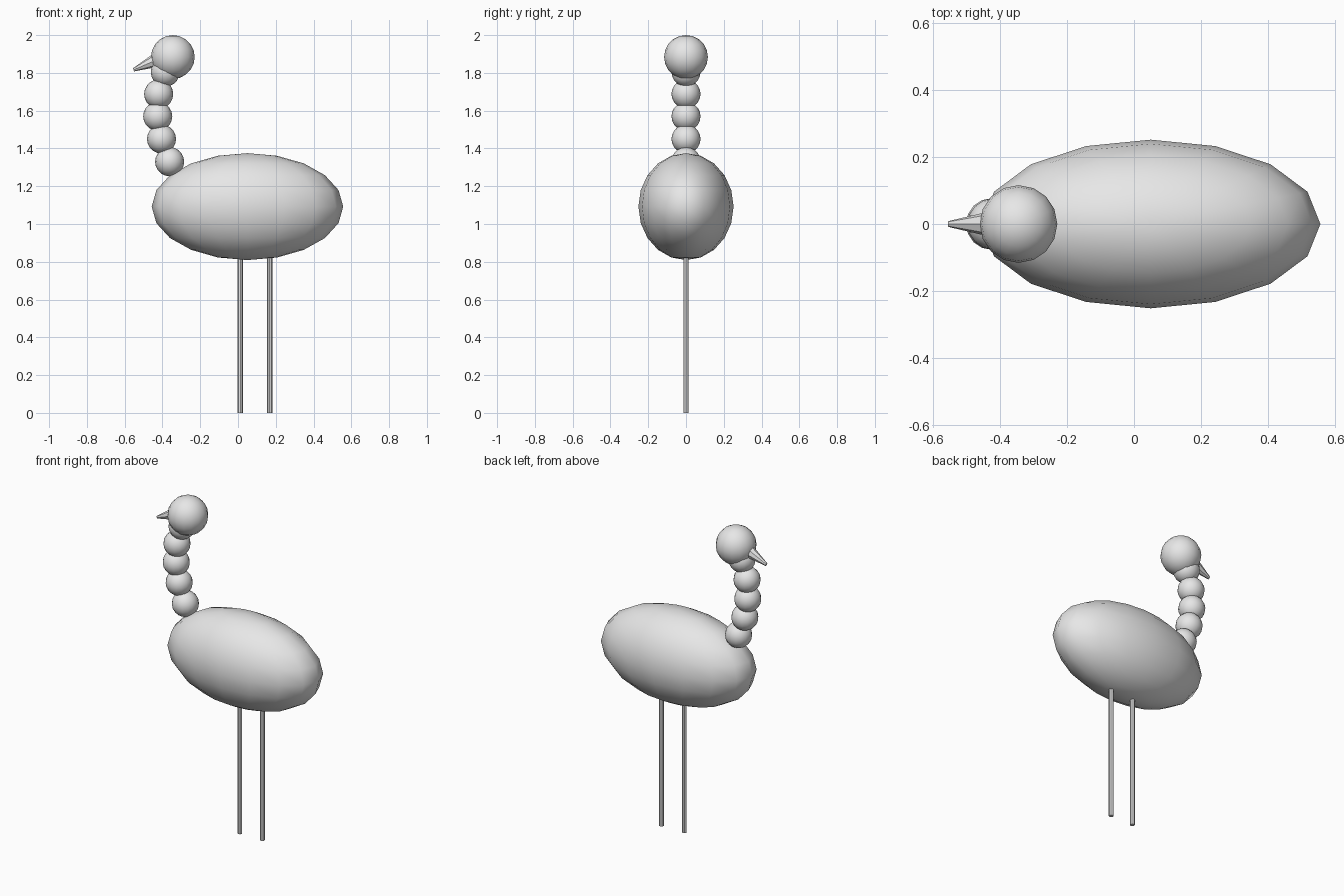
import bpy
import math
from mathutils import Vector

cube = bpy.data.objects.get("Cube")
if cube:
    bpy.data.objects.remove(cube, do_unlink=True)

# Single plain grey material
grey = bpy.data.materials.new("plain_grey")
grey.use_nodes = True
grey.diffuse_color = (0.8, 0.8, 0.8, 1)
grey.node_tree.nodes["Principled BSDF"].inputs["Base Color"].default_value = (0.8, 0.8, 0.8, 1)


def finish(name):
    obj = bpy.context.object
    obj.name = name
    obj.data.materials.append(grey)
    return obj


def ball(name, centre, radii):
    """Smooth low-poly sphere stretched to the given radii."""
    bpy.ops.mesh.primitive_uv_sphere_add(segments=16, ring_count=10, radius=1, location=centre)
    obj = finish(name)
    obj.scale = radii
    bpy.ops.object.transform_apply(location=False, rotation=False, scale=True)
    bpy.ops.object.shade_smooth()
    return obj


def rod(name, start, end, r_start, r_end, sides):
    """Straight or tapered rod between two points."""
    start, end = Vector(start), Vector(end)
    axis = end - start
    bpy.ops.mesh.primitive_cone_add(vertices=sides, radius1=r_start, radius2=r_end,
                                    depth=axis.length, location=(start + end) / 2)
    obj = finish(name)
    obj.rotation_euler = axis.to_track_quat('Z', 'Y').to_euler()
    bpy.ops.object.shade_smooth_by_angle(angle=math.radians(30))
    return obj


# Body and head
ball("body", (0.05, 0, 1.092), (0.507, 0.252, 0.283))
ball("head", (-0.345, 0, 1.884), (0.116, 0.116, 0.116))

# Neck: a chain of overlapping beads curving up to the head
neck_path = [(-0.362, 1.33), (-0.405, 1.45), (-0.425, 1.57), (-0.42, 1.688), (-0.385, 1.805)]
for i, (x, z) in enumerate(neck_path, 1):
    ball(f"neck_bead_{i}", (x, 0, z), (0.077, 0.077, 0.077))

# Beak: blunt tapered cone pointing forward and down
rod("beak", (-0.4, 0, 1.882), (-0.553, 0, 1.816), 0.045, 0.009, 8)

# Legs: two thin straight poles
for name, x in (("front_leg", 0.012), ("rear_leg", 0.168)):
    rod(name, (x, 0, 0), (x, 0, 0.9), 0.014, 0.014, 8)
